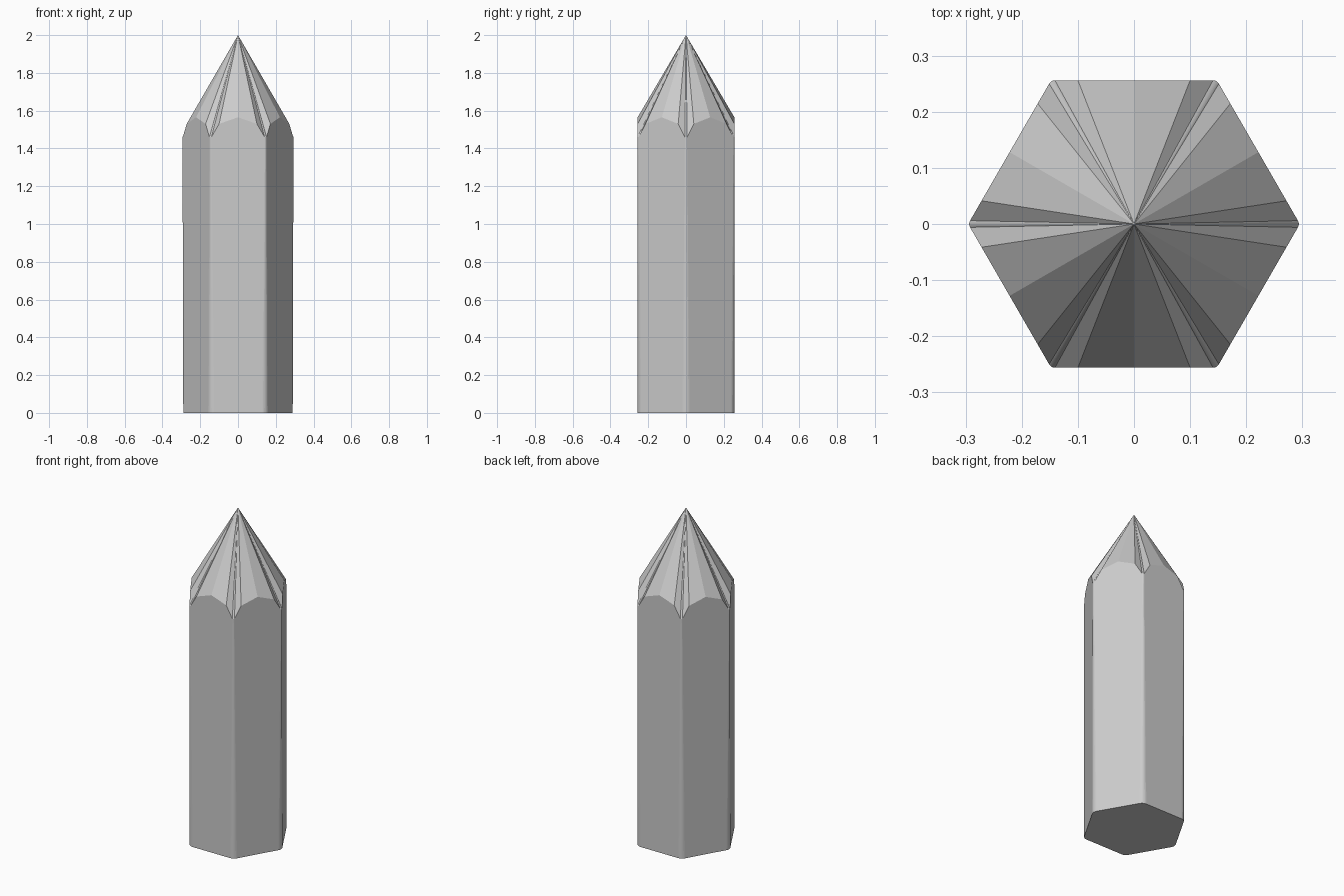
import bpy, bmesh, math
from mathutils import Matrix, Vector

if "Cube" in bpy.data.objects:
    bpy.data.objects.remove(bpy.data.objects["Cube"])

APOTHEM = 0.256
SEG = 6  # facets per rounded corner


def sector(radius):
    """Points for one side: face middle, shoulder, rounded corner, next shoulder."""
    half = APOTHEM * math.tan(math.radians(30))
    rot = Matrix.Rotation(math.radians(60), 2)
    pts = [Vector((0.0, -APOTHEM)), Vector((0.1, -APOTHEM))]
    centre = Vector((half - radius * math.tan(math.radians(30)), radius - APOTHEM))
    for i in range(SEG + 1):
        a = math.radians(-90 + 60 * i / SEG)
        pts.append(centre + radius * Vector((math.cos(a), math.sin(a))))
    pts.append(rot @ Vector((-0.1, -APOTHEM)))
    return pts


def ring(bm, radius, heights):
    """Six turned copies of the sector make a full rounded hexagon."""
    verts = []
    for k in range(6):
        rot = Matrix.Rotation(math.radians(60 * k), 2)
        for p, z in zip(sector(radius), heights):
            q = rot @ p
            verts.append(bm.verts.new((q.x, q.y, z)))
    return verts


bm = bmesh.new()
# Body: corners are rounder at the base than at the top
base = ring(bm, 0.038, [0.0] * (SEG + 4))
# Scalloped upper edge: high at face middles, dipping at corners
scallop = ring(bm, 0.012, [1.565, 1.53] + [1.46] * (SEG + 1) + [1.53])
apex = bm.verts.new((0, 0, 2))
bm.faces.new(base[::-1])
n = len(base)
for i in range(n):
    j = (i + 1) % n
    bm.faces.new((base[i], base[j], scallop[j], scallop[i]))
    # Sharpened tip
    bm.faces.new((scallop[i], scallop[j], apex))
bm.normal_update()

mesh = bpy.data.meshes.new("hexagonal_spike")
bm.to_mesh(mesh)
bm.free()
spike = bpy.data.objects.new("hexagonal_spike", mesh)
bpy.context.collection.objects.link(spike)
